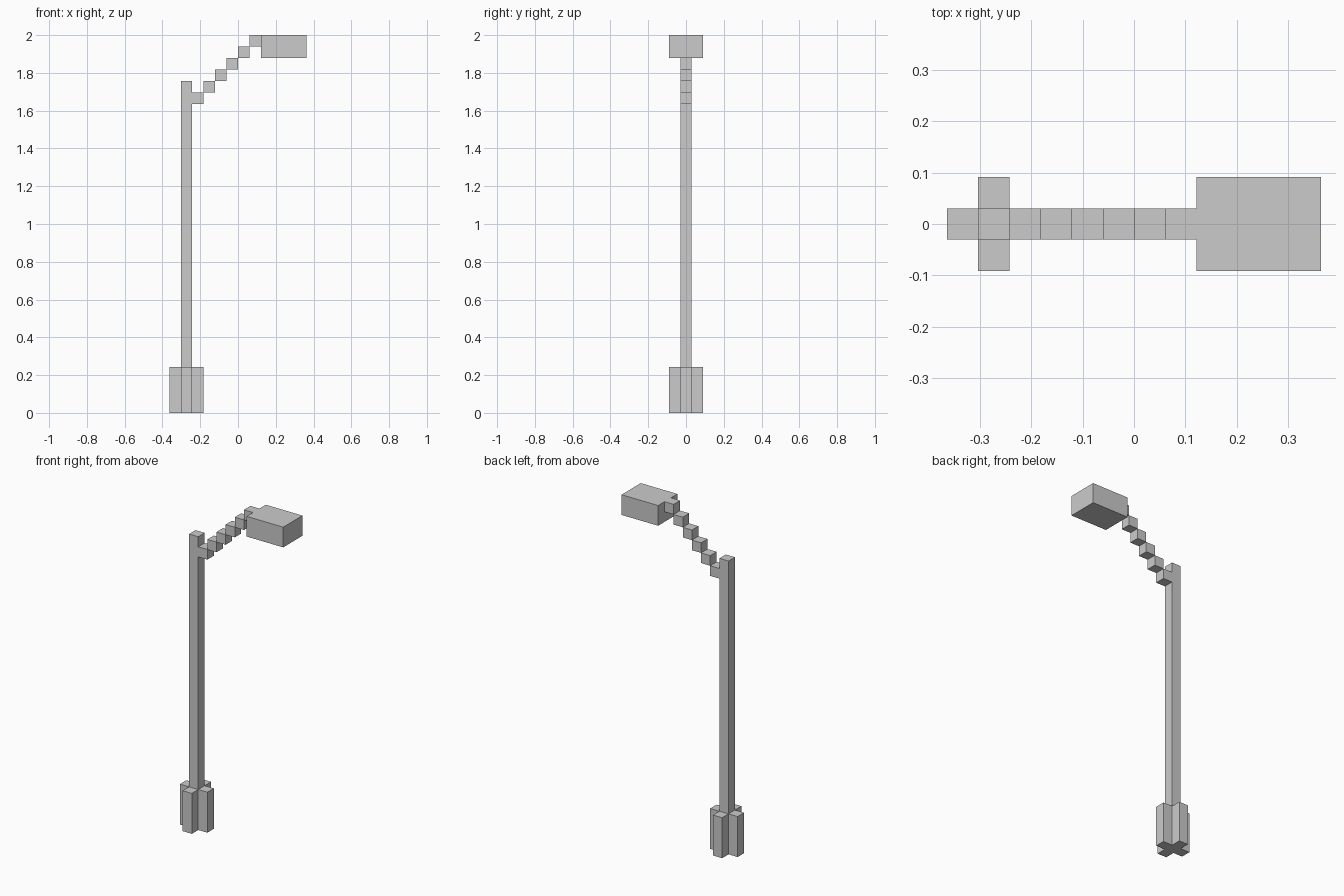
import bpy

if "Cube" in bpy.data.objects:
    bpy.data.objects.remove(bpy.data.objects["Cube"])

U = 2 / 33          # one block of the stepped grid
POST_X = -4.5       # post centre, in blocks


def prism(name, outline, z0, z1):
    """Extrude an XY outline (in blocks, counter-clockwise) from z0 to z1."""
    n = len(outline)
    verts = [(x * U, y * U, z * U) for z in (z0, z1) for x, y in outline]
    faces = [tuple(reversed(range(n))), tuple(range(n, 2 * n))]
    faces += [(i, (i + 1) % n, (i + 1) % n + n, i + n) for i in range(n)]
    mesh = bpy.data.meshes.new(name)
    mesh.from_pydata(verts, [], faces)
    obj = bpy.data.objects.new(name, mesh)
    bpy.context.collection.objects.link(obj)
    return obj


def box(name, x0, x1, half_y, z0, z1):
    return prism(name, [(x0, -half_y), (x1, -half_y), (x1, half_y), (x0, half_y)], z0, z1)


# Cross-shaped base: one corner of the plus, turned four times
cross = []
corner = [(1.5, -0.5), (1.5, 0.5), (0.5, 0.5)]
for _ in range(4):
    cross += [(POST_X + x, y) for x, y in corner]
    corner = [(-y, x) for x, y in corner]
prism("base", cross, 0, 4)

# Post
box("post", POST_X - 0.5, POST_X + 0.5, 0.5, 4, 29)

# Stepped arm rising diagonally to the lamp
for i in range(6):
    box(f"arm_step_{i + 1}", -4 + i, -3 + i, 0.5, 27 + i, 28 + i)

# Lamp head
box("lamp_head", 2, 6, 1.5, 31, 33)
